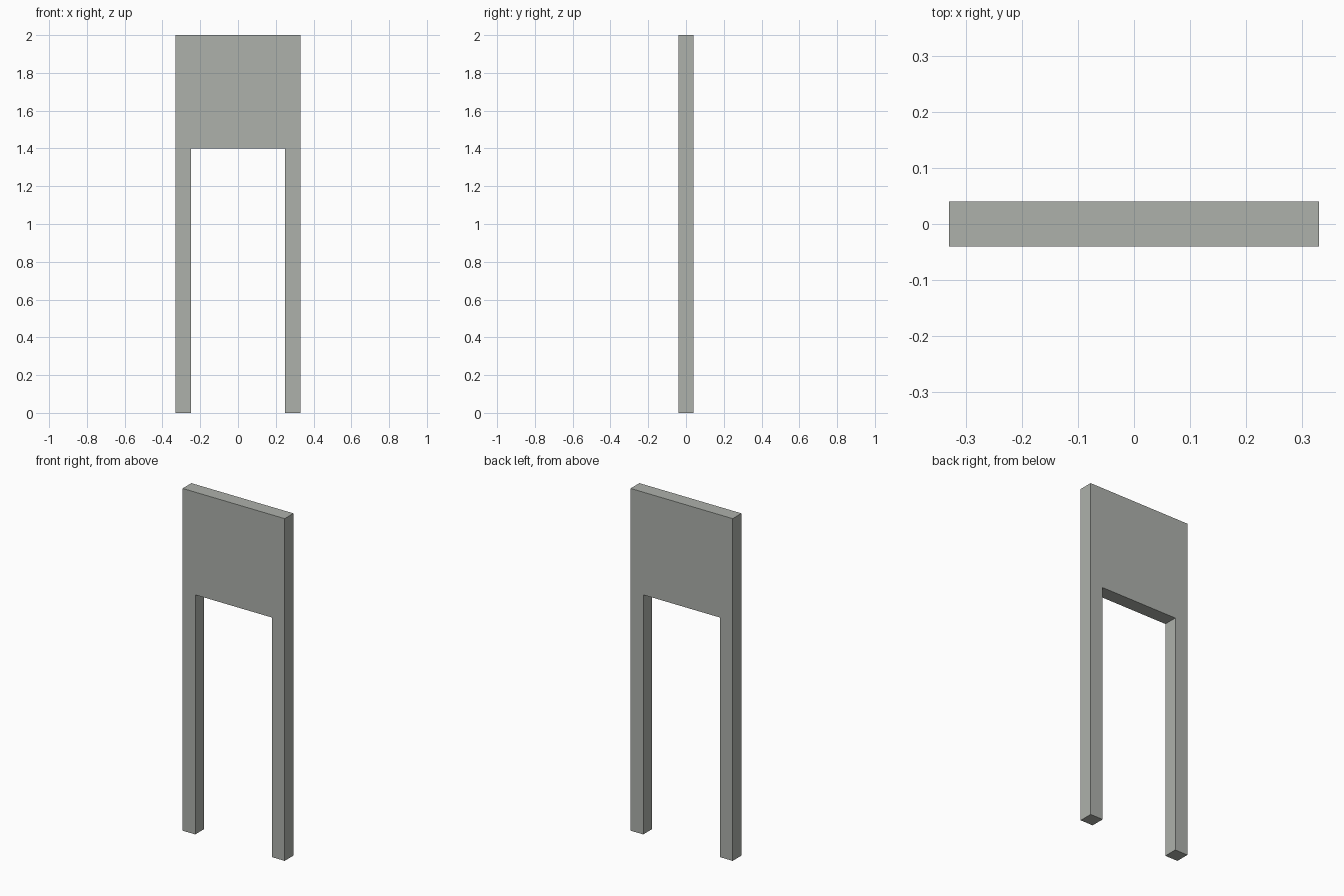
import bpy, bmesh

if "Cube" in bpy.data.objects:
    bpy.data.objects.remove(bpy.data.objects["Cube"])

HALF_W, HALF_D, HEIGHT = 0.33, 0.0405, 2.0
INNER, PANEL_BOTTOM = 0.248, 1.4

grey = bpy.data.materials.new("stone grey")
grey.diffuse_color = (0.42, 0.44, 0.41, 1)
grey.use_nodes = True
grey.node_tree.nodes["Principled BSDF"].inputs["Base Color"].default_value = grey.diffuse_color

# Panel on two legs: one half of the outline, mirrored, then extruded in depth
half = [(INNER, PANEL_BOTTOM), (INNER, 0), (HALF_W, 0), (HALF_W, HEIGHT)]
outline = half + [(-x, z) for x, z in reversed(half)]

bm = bmesh.new()
face = bm.faces.new([bm.verts.new((x, -HALF_D, z)) for x, z in outline])
ext = bmesh.ops.extrude_face_region(bm, geom=[face], use_keep_orig=True)
moved = [v for v in ext["geom"] if isinstance(v, bmesh.types.BMVert)]
bmesh.ops.translate(bm, verts=moved, vec=(0, 2 * HALF_D, 0))
bmesh.ops.recalc_face_normals(bm, faces=bm.faces)

mesh = bpy.data.meshes.new("panel_with_legs")
bm.to_mesh(mesh)
bm.free()
mesh.materials.append(grey)
bpy.context.collection.objects.link(bpy.data.objects.new("panel_with_legs", mesh))
